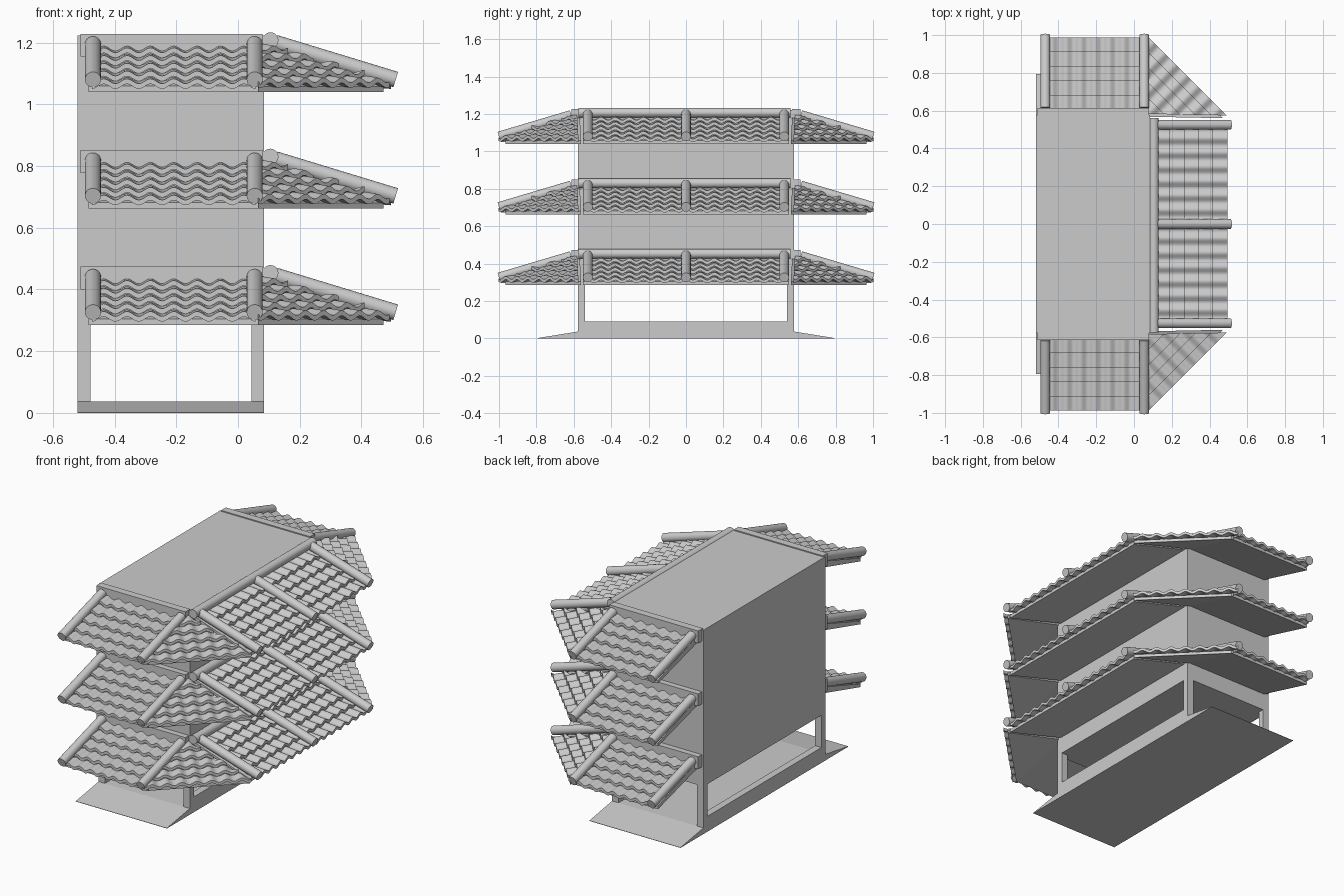
import bpy, bmesh
from math import radians, sin, pi
from mathutils import Matrix, Vector

if "Cube" in bpy.data.objects:
    bpy.data.objects.remove(bpy.data.objects["Cube"])

WX0, WX1, WY = -0.52, 0.085, 0.578     # wall planes
TIERS = [0.0, 0.377, 0.754]


def finish(name, bm, matrix=None, smooth=False):
    bmesh.ops.recalc_face_normals(bm, faces=bm.faces)
    me = bpy.data.meshes.new(name)
    if matrix:
        bm.transform(matrix)
    bm.to_mesh(me)
    bm.free()
    if smooth:
        me.shade_smooth()
        me.set_sharp_from_angle(angle=radians(40))
    ob = bpy.data.objects.new(name, me)
    bpy.context.collection.objects.link(ob)
    return ob


def box(name, lo, hi):
    bm = bmesh.new()
    bmesh.ops.create_cube(bm, size=1)
    lo, hi = Vector(lo), Vector(hi)
    for v in bm.verts:
        v.co = Vector([lo[i] + (v.co[i] + 0.5) * (hi[i] - lo[i]) for i in range(3)])
    return finish(name, bm)


def prism(name, pts, x0, x1):
    """Extrude a (y, z) profile along x."""
    bm = bmesh.new()
    f = bm.faces.new([bm.verts.new((x0, y, z)) for y, z in pts])
    r = bmesh.ops.extrude_face_region(bm, geom=[f])
    bmesh.ops.translate(bm, vec=(x1 - x0, 0, 0),
                        verts=[g for g in r["geom"] if isinstance(g, bmesh.types.BMVert)])
    return finish(name, bm)


def roll(name, a, b, r, matrix):
    a, b = Vector(a), Vector(b)
    d = b - a
    bm = bmesh.new()
    bmesh.ops.create_cone(bm, cap_ends=True, segments=20, radius1=r, radius2=r, depth=d.length)
    bm.transform(Matrix.Translation((a + b) / 2) @ d.to_track_quat('Z', 'Y').to_matrix().to_4x4())
    return finish(name, bm, matrix, True)


def sheet(bm, us, top, bot):
    """Closed sheet over u between two d stations; top/bot give (d, z) pairs for a given u."""
    loops = []
    for u in us:
        t, b = top(u), bot(u)
        loops.append([bm.verts.new((u, *p)) for p in (t[0], t[1], b[1], b[0])])
    for p, q in zip(loops, loops[1:]):
        for k in range(4):
            bm.faces.new((p[k], q[k], q[(k + 1) % 4], p[(k + 1) % 4]))
    bm.faces.new(loops[0])
    bm.faces.new(loops[-1][::-1])


def clip(bm, k):
    """Trim a panel to the hip triangle |u| <= k * d."""
    for s in (1, -1):
        geom = bm.verts[:] + bm.edges[:] + bm.faces[:]
        bmesh.ops.bisect_plane(bm, geom=geom, plane_co=(0, 0, 0), plane_no=(s, -k, 0),
                               clear_outer=True, dist=1e-6)
        bmesh.ops.holes_fill(bm, edges=[e for e in bm.edges if e.is_boundary], sides=0)


def tiles(name, matrix, width, depth, slope, waves, k=None, rows=5, start=0.03):
    bm = bmesh.new()
    n = waves * 10
    us = [-width / 2 + width * i / n for i in range(n + 1)]
    step = (depth - start) / rows
    for i in range(rows):
        d0, d1 = start + i * step, start + (i + 1) * step

        def wave(u):
            return 0.008 * sin(2 * pi * waves * u / width + pi / 2)

        def top(u):
            return ((d0, 0.437 - slope * d0 + wave(u)), (d1, 0.456 - slope * d1 + wave(u)))

        def bot(u):
            return [(d, z - 0.017) for d, z in top(u)]
        sheet(bm, us, top, bot)
    if k:
        clip(bm, k)
    return finish(name, bm, matrix, True)


def slab(name, matrix, width, depth, slope, k=None):
    bm = bmesh.new()
    sheet(bm, [-width / 2, width / 2],
          lambda u: ((0, 0.43), (depth, 0.43 - slope * depth)),
          lambda u: ((0, 0.39), (depth, 0.285)))
    if k:
        clip(bm, k)
    return finish(name, bm, matrix)


def frame(x, y, z, angle):
    return Matrix.Translation((x, y, z)) @ Matrix.Rotation(radians(angle), 4, 'Z')


# body: closed upper storeys over an open ground floor
box("upper_storeys", (WX0, -WY, 0.285), (WX1, WY, 1.222))
prism("floor_and_ramps", [(-0.795, 0), (0.795, 0), (0.795, 0.002), (WY, 0.037), (-WY, 0.037),
                          (-0.795, 0.002)], WX0, WX1)
for x in (WX0, WX1 - 0.042):
    box("side_sill", (x, -WY, 0.002), (x + 0.042, WY, 0.092))
    for y in (-WY, WY - 0.038):
        box("corner_post", (x, y, 0.03), (x + 0.042, y + 0.038, 0.29))

# roof tiers: front and back panels, right panel, two hipped corners
for z in TIERS:
    for s, ang in ((-1, 180), (1, 0)):
        mid = -0.208
        m = frame(mid, s * WY, z, ang)
        slab("end_roof_slab", frame(-0.205, s * WY, z, ang), 0.56, 0.38, 0.33)
        tiles("end_roof_tiles", m, 0.53, 0.41, 0.33, 7)
        for u in (-0.262, 0.262):
            roll("end_roof_roll", (u, 0.035, 0.441), (u, 0.422, 0.326), 0.026, m)
        y0, y1 = sorted((s * (WY - 0.01), s * (WY + 0.035)))
        box("end_ridge_strip", (-0.51, y0, z + 0.40), (0.08, y1, z + 0.474))

        # hip between the end roof and the right roof
        mc = frame(0.073, s * (WY + 0.005), z, -45 if s > 0 else -135)
        tiles("hip_tiles", mc, 0.66, 0.29, 0.455, 8, k=1.04, start=0.005)
        slab("hip_slab", frame(0.075, s * (WY - 0.01), z, -45 if s > 0 else -135),
             0.7, 0.275, 0.46, k=1.04)

    m = frame(WX1, 0, z, -90)
    slab("side_roof_slab", m, 1.10, 0.378, 0.33)
    tiles("side_roof_tiles", m, 1.06, 0.41, 0.33, 14)
    for u in (-0.525, 0, 0.525):
        roll("side_roof_roll", (u, 0.035, 0.445), (u, 0.426, 0.326), 0.026, m)
    roll("side_ridge_roll", (-0.56, 0.02, 0.453), (0.575, 0.02, 0.453), 0.026, m)
